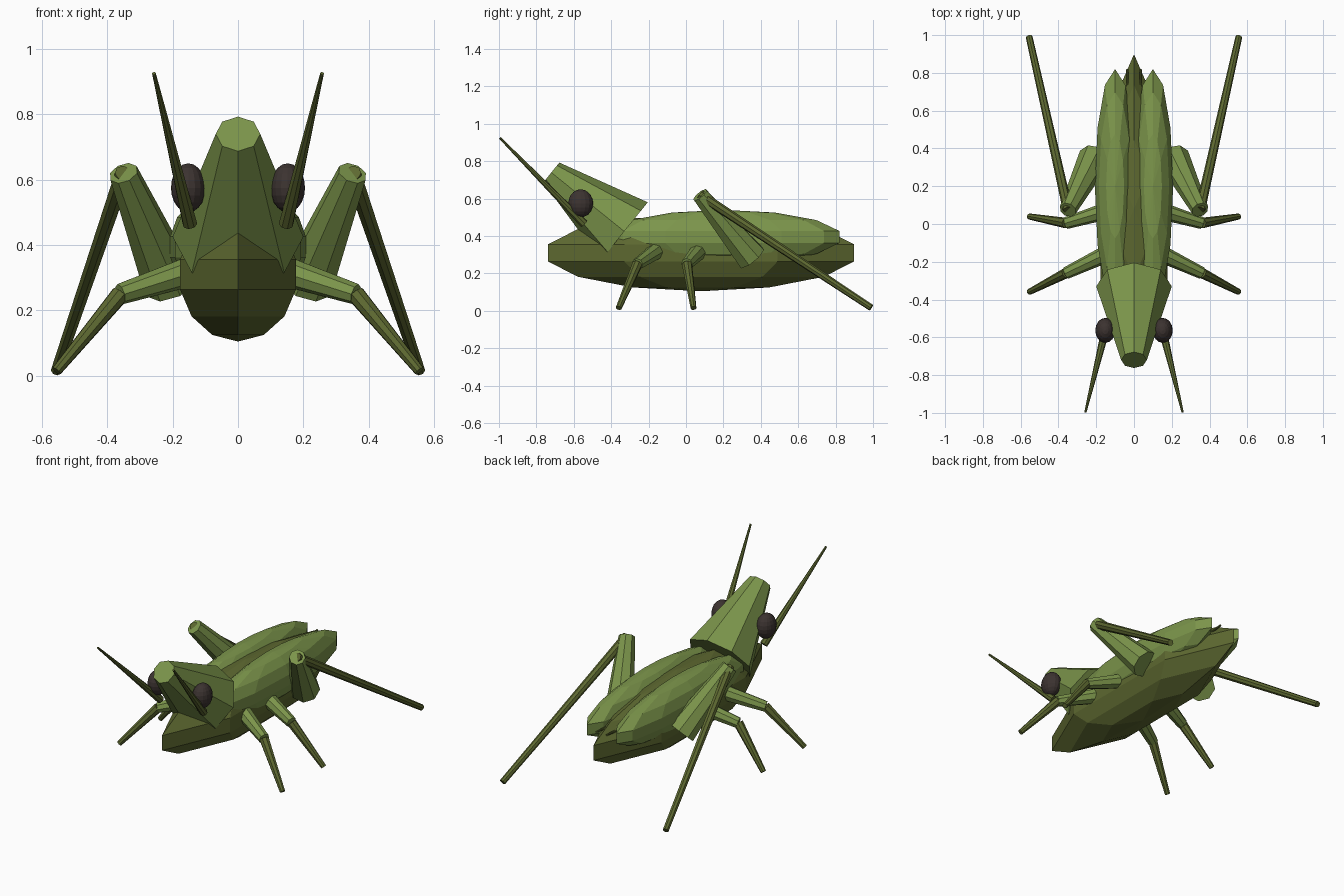
import bpy
import bmesh
from math import pi
from mathutils import Matrix, Vector

cube = bpy.data.objects.get("Cube")
if cube:
    bpy.data.objects.remove(cube, do_unlink=True)


def material(name, rgb):
    mat = bpy.data.materials.new(name)
    mat.use_nodes = True
    color = (*rgb, 1)
    mat.diffuse_color = color
    mat.node_tree.nodes["Principled BSDF"].inputs["Base Color"].default_value = color
    return mat


LEAF = material("leaf green", (0.2, 0.3, 0.07))
OLIVE = material("dark olive", (0.11, 0.14, 0.03))
BROWN = material("dark brown", (0.045, 0.033, 0.03))


def add_object(name, bm, mat):
    mesh = bpy.data.meshes.new(name)
    bmesh.ops.recalc_face_normals(bm, faces=bm.faces)
    bm.to_mesh(mesh)
    bm.free()
    mesh.materials.append(mat)
    obj = bpy.data.objects.new(name, mesh)
    bpy.context.collection.objects.link(obj)
    return obj


def ellipsoid(name, center, radii, mat, segments, rings):
    bm = bmesh.new()
    bmesh.ops.create_uvsphere(bm, u_segments=segments, v_segments=rings, radius=1)
    bm.transform(Matrix.Translation(center) @ Matrix.Diagonal((*radii, 1)))
    return add_object(name, bm, mat)


def limb(name, start, end, r_start, r_end, mat, sides=8):
    """Tapered rod between two points."""
    start, end = Vector(start), Vector(end)
    axis = end - start
    bm = bmesh.new()
    bmesh.ops.create_cone(bm, cap_ends=True, segments=sides, radius1=r_start,
                          radius2=r_end, depth=axis.length)
    turn = axis.to_track_quat('Z', 'Y').to_matrix().to_4x4()
    bm.transform(Matrix.Translation((start + end) / 2) @ turn)
    return add_object(name, bm, mat)


def flip(point, side):
    return (point[0] * side, point[1], point[2])


# Abdomen and head
ellipsoid("abdomen", (0, 0.08, 0.31), (0.21, 0.84, 0.205), OLIVE, 6, 7)
limb("head", (0, -0.33, 0.425), (0, -0.72, 0.74), 0.2, 0.068, LEAF)

# Legs: name, hip, knee, foot, hip radius, knee radius, shin radius, foot radius
LEGS = [
    ("front", (0.16, -0.165, 0.315), (0.36, -0.26, 0.25), (0.555, -0.36, 0.015), 0.045, 0.032, 0.028, 0.016),
    ("middle", (0.16, 0.065, 0.315), (0.36, 0.005, 0.25), (0.555, 0.04, 0.015), 0.045, 0.032, 0.028, 0.016),
    ("hind", (0.21, 0.35, 0.285), (0.35, 0.075, 0.62), (0.555, 0.99, 0.017), 0.085, 0.046, 0.027, 0.018),
]

for side, label in ((1, "left"), (-1, "right")):
    # Folded wing, eye, antenna and tail feeler
    ellipsoid(label + "_wing", (0.1 * side, 0.2, 0.395), (0.11, 0.636, 0.145), LEAF, 12, 7)
    ellipsoid(label + "_eye", (0.152 * side, -0.563, 0.575), (0.053, 0.066, 0.075), BROWN, 16, 10)
    limb(label + "_antenna", flip((0.147, -0.545, 0.465), side),
         flip((0.257, -0.995, 0.925), side), 0.023, 0.006, OLIVE)
    limb(label + "_tail_feeler", flip((0.035, 0.6, 0.38), side),
         flip((0.035, 0.82, 0.4), side), 0.01, 0.006, OLIVE)

    for leg, hip, knee, foot, r_hip, r_knee, r_shin, r_foot in LEGS:
        hip, knee, foot = (flip(p, side) for p in (hip, knee, foot))
        limb(f"{label}_{leg}_thigh", hip, knee, r_hip, r_knee, LEAF)
        limb(f"{label}_{leg}_shin", knee, foot, r_shin, r_foot, OLIVE)
